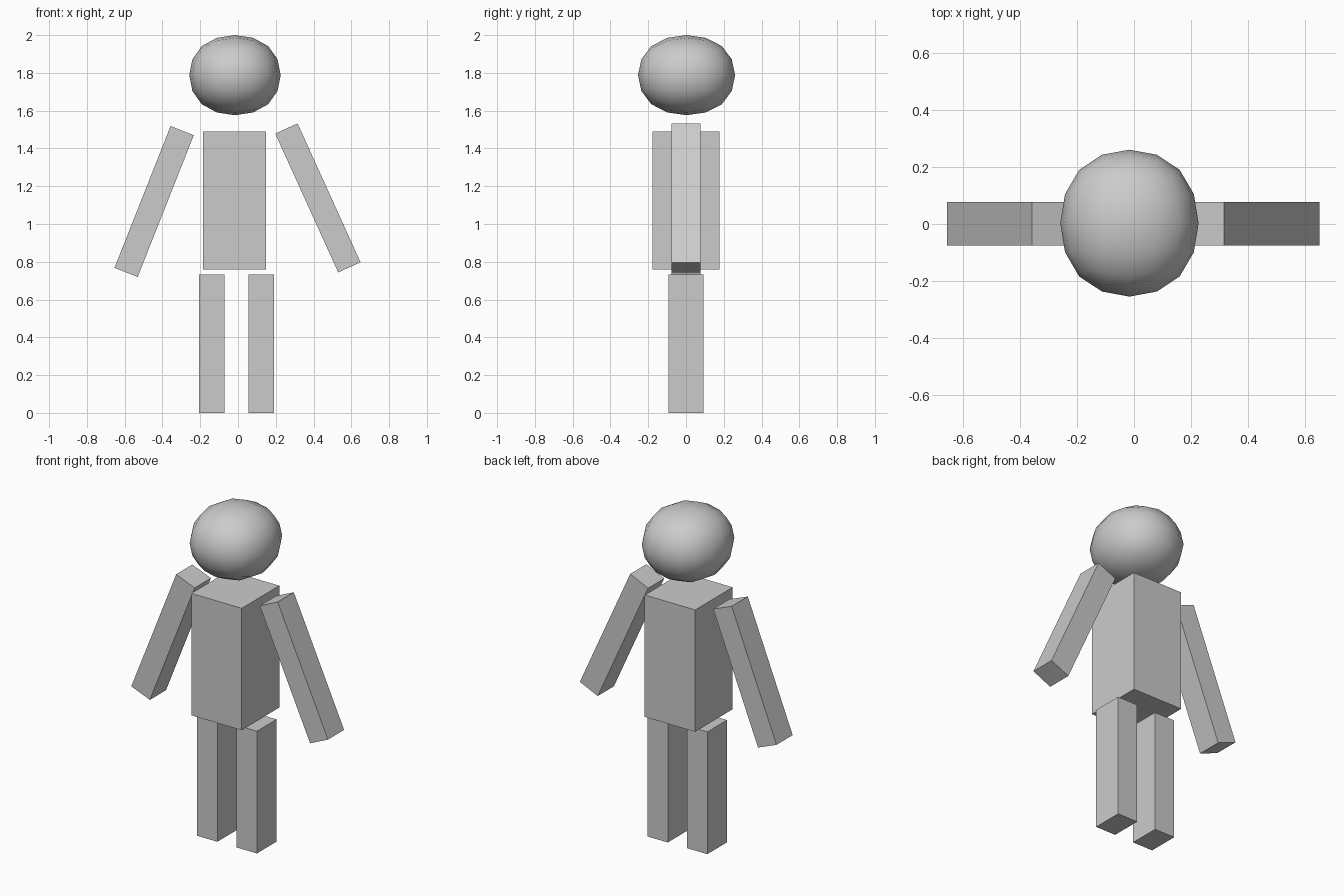
import bpy
from math import radians

if "Cube" in bpy.data.objects:
    bpy.data.objects.remove(bpy.data.objects["Cube"])


def box(name, centre, size, tilt=0.0):
    """Cuboid part, optionally leaned sideways about the y axis (degrees)."""
    bpy.ops.mesh.primitive_cube_add(size=1, location=centre,
                                    rotation=(0, radians(tilt), 0))
    part = bpy.context.object
    part.name = name
    part.scale = size
    return part


# Legs
for side, x in (("left", -0.139), ("right", 0.123)):
    box(f"{side}_leg", (x, 0, 0.366), (0.135, 0.186, 0.732))

# Torso
box("torso", (-0.018, 0, 1.124), (0.334, 0.355, 0.73))

# Arms, each leaning outward at its own angle
box("left_arm", (-0.444, 0.001, 1.119), (0.132, 0.153, 0.807), 21.6)
box("right_arm", (0.423, 0.001, 1.138), (0.130, 0.153, 0.807), -24.4)

# Head: a cube rounded by subdivision, then sized to fit
bpy.ops.mesh.primitive_cube_add(size=1)
head = bpy.context.object
head.name = "head"
rounding = head.modifiers.new("rounding", 'SUBSURF')
rounding.levels = rounding.render_levels = 2
bpy.ops.object.modifier_apply(modifier=rounding.name)
head.location = (-0.016, 0.003, 1.788)
head.dimensions = (0.484, 0.514, 0.424)
bpy.ops.object.shade_smooth()
